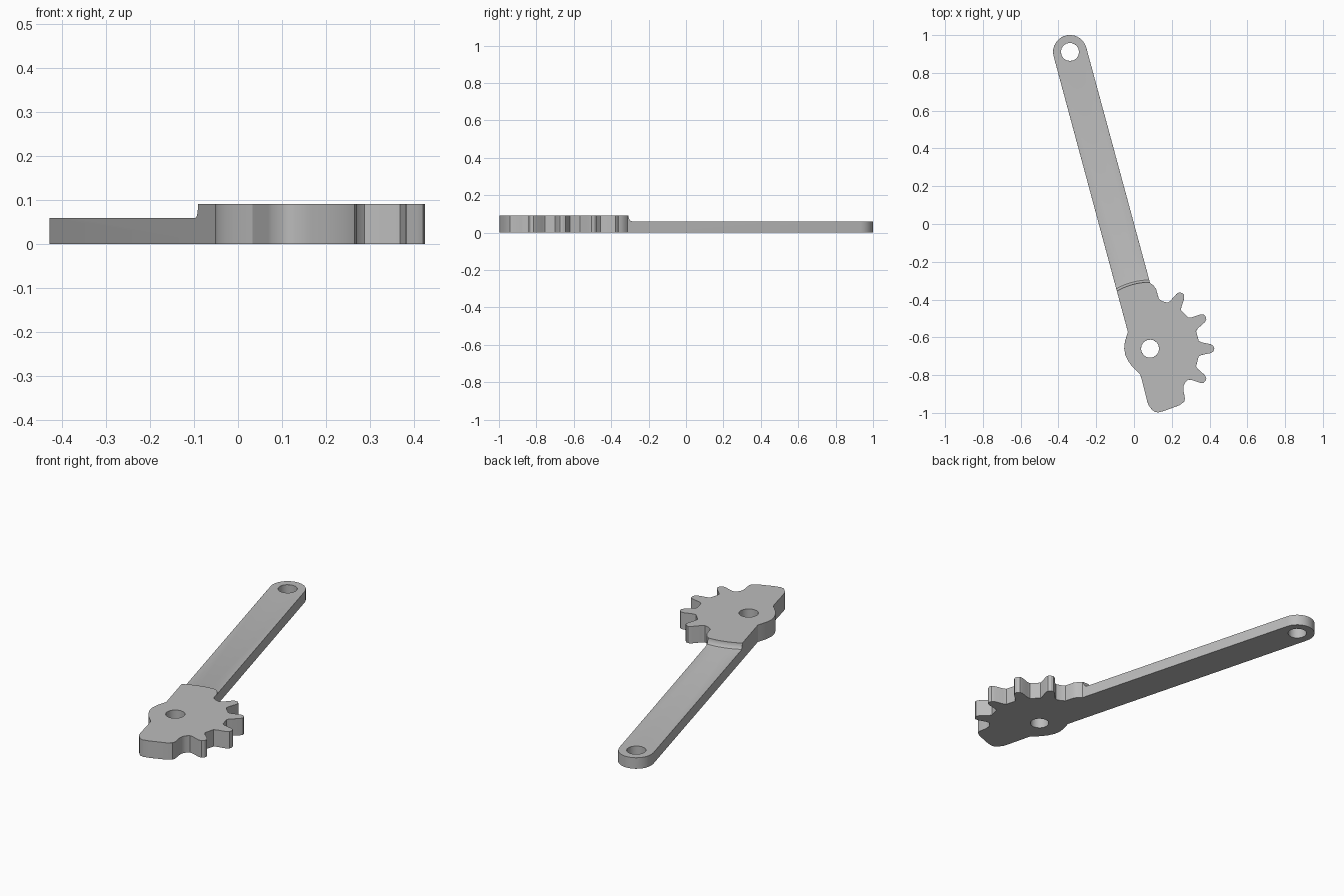
import bpy, bmesh, math
from mathutils import Vector

if "Cube" in bpy.data.objects:
    bpy.data.objects.remove(bpy.data.objects["Cube"], do_unlink=True)

HUB = Vector((0.085, -0.66))
TIP = Vector((-0.339, 0.911))
ARM_R, HOLE_R = 0.0895, 0.048
ARM_H, GEAR_H = 0.06, 0.092

grey = bpy.data.materials.new("plain grey")
grey.use_nodes = True
grey.diffuse_color = (0.5, 0.5, 0.5, 1)
grey.node_tree.nodes["Principled BSDF"].inputs["Base Color"].default_value = (0.5, 0.5, 0.5, 1)


def polar(center, deg, r):
    a = math.radians(deg)
    return center + Vector((math.cos(a), math.sin(a))) * r


def loft(name, rings):
    """Closed solid through a list of equal rings, capped at both ends."""
    bm = bmesh.new()
    loops = [[bm.verts.new(p) for p in ring] for ring in rings]
    n = len(loops[0])
    for a, b in zip(loops, loops[1:]):
        for i in range(n):
            j = (i + 1) % n
            bm.faces.new((a[i], a[j], b[j], b[i]))
    bm.faces.new(loops[0])
    bm.faces.new(loops[-1])
    bmesh.ops.recalc_face_normals(bm, faces=bm.faces)
    mesh = bpy.data.meshes.new(name)
    bm.to_mesh(mesh)
    bm.free()
    mesh.materials.append(grey)
    ob = bpy.data.objects.new(name, mesh)
    bpy.context.collection.objects.link(ob)
    return ob


def prism(name, outline, z0, z1):
    return loft(name, [[(p.x, p.y, z) for p in outline] for z in (z0, z1)])


# Gear teeth, counterclockwise
half_tooth = [(9, 0.261), (7, 0.275), (4.2, 0.322), (2.5, 0.336)]
tooth = [(-a, r) for a, r in half_tooth] + [(0, 0.34)] + [(a, r) for a, r in reversed(half_tooth)]
outline = []
for mid in (-30, 0, 30, 60):
    outline += [polar(HUB, mid + a, r) for a, r in tooth]

# Shoulder beside the last tooth
outline += [polar(HUB, a, r) for a, r in
            ((75, 0.259), (80, 0.268), (82.5, 0.295), (84, 0.315), (87, 0.336), (90, 0.348))]

# Arm with round end
outline += [polar(TIP, 15 + 12 * i, ARM_R) for i in range(16)]

# Back of the hub
outline += [polar(HUB, a, r) for a, r in
            ((143, 0.147), (150, 0.142), (165, 0.138), (180, 0.137), (195, 0.135),
             (210, 0.133), (225, 0.134), (240, 0.139), (249, 0.146))]

# Wide end block
outline += [HUB + Vector(p) for p in
            ((-0.045, -0.16), (-0.016, -0.275), (-0.008, -0.3), (0.01, -0.323), (0.024, -0.334),
             (0.042, -0.338), (0.08, -0.328), (0.116, -0.314), (0.155, -0.3), (0.18, -0.282),
             (0.185, -0.265), (0.177, -0.222), (0.178, -0.195), (0.187, -0.178))]

lever = prism("toothed_lever", outline, 0, GEAR_H)

# Cutter lowering the arm, with a filleted step around the hub
step = [(0.375, ARM_H), (0.364, 0.063), (0.357, 0.071), (0.352, 0.087), (0.35, 0.13),
        (2.2, 0.13), (2.2, ARM_H)]
rings = []
for i in range(25):
    ring = []
    for r, z in step:
        p = polar(HUB, 78 + 2.2 * i, r)
        ring.append((p.x, p.y, z))
    rings.append(ring)
cutters = [loft("step_cutter", rings)]

# Pivot hole cutters
for name, center in (("hub_hole_cutter", HUB), ("tip_hole_cutter", TIP)):
    circle = [polar(center, 22.5 * i, HOLE_R) for i in range(16)]
    cutters.append(prism(name, circle, -0.1, 0.2))

for cutter in cutters:
    cutter.hide_render = True
    cut = lever.modifiers.new(cutter.name, "BOOLEAN")
    cut.operation = "DIFFERENCE"
    cut.solver = "EXACT"
    cut.object = cutter

# Softened rims
bevel = lever.modifiers.new("soft_rims", "BEVEL")
bevel.width = 0.003
bevel.segments = 1
bevel.limit_method = "ANGLE"
bevel.angle_limit = math.radians(60)

bpy.ops.object.select_all(action="DESELECT")
lever.select_set(True)
bpy.context.view_layer.objects.active = lever
bpy.ops.object.convert(target="MESH")
bpy.ops.object.shade_smooth_by_angle(angle=math.radians(28))
for cutter in cutters:
    bpy.data.objects.remove(cutter, do_unlink=True)
